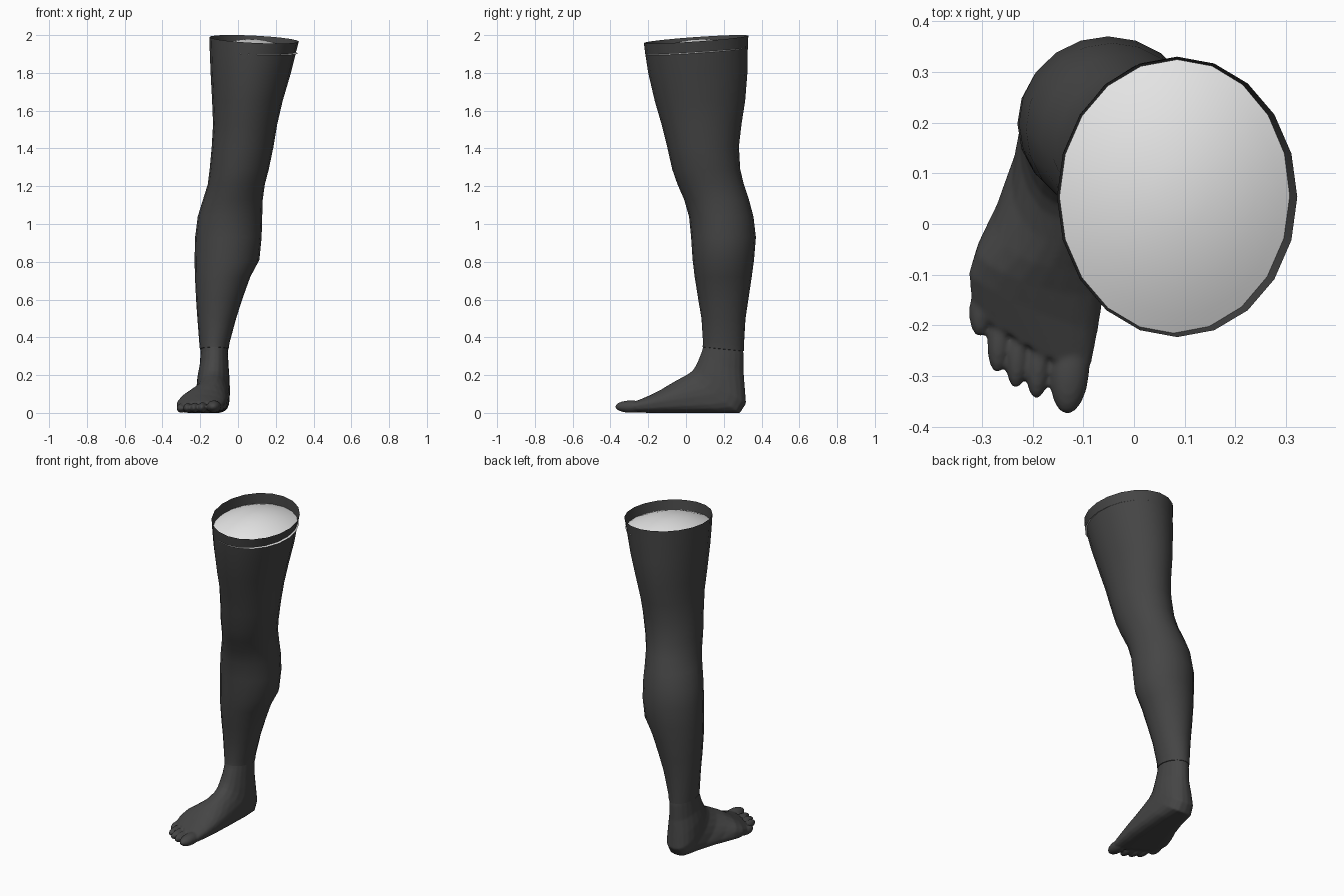
import bpy, bmesh, math
from mathutils import Vector, Matrix

if "Cube" in bpy.data.objects:
    bpy.data.objects.remove(bpy.data.objects["Cube"])


def material(name, v):
    m = bpy.data.materials.new(name)
    m.diffuse_color = (v, v, v, 1)
    m.use_nodes = True
    m.node_tree.nodes["Principled BSDF"].inputs["Base Color"].default_value = m.diffuse_color
    return m


DARK = material("dark_grey", 0.06)
LIGHT = material("light_grey", 0.8)
SIDES = 20
ANGLES = [2 * math.pi * i / SIDES for i in range(SIDES)]


def loft(bm, rings, cap_start=False, cap_end=False):
    """Skin a list of closed rings of points."""
    vs = [[bm.verts.new(p) for p in r] for r in rings]
    for a, b in zip(vs, vs[1:]):
        n = len(a)
        for i in range(n):
            bm.faces.new((a[i], a[(i + 1) % n], b[(i + 1) % n], b[i]))
    if cap_start:
        bm.faces.new(vs[0][::-1])
    if cap_end:
        bm.faces.new(vs[-1])


def finish(bm, name, mat, angle=60):
    bmesh.ops.recalc_face_normals(bm, faces=bm.faces)
    me = bpy.data.meshes.new(name)
    bm.to_mesh(me)
    bm.free()
    me.materials.append(mat)
    ob = bpy.data.objects.new(name, me)
    bpy.context.collection.objects.link(ob)
    bpy.context.view_layer.objects.active = ob
    ob.select_set(True)
    bpy.ops.object.shade_smooth_by_angle(angle=math.radians(angle))
    ob.select_set(False)
    return ob


def leg_ring(z, x0, x1, y0, y1, tx=0, ty=0, k=1, drop=0):
    """Tilted elliptical ring from its side, front and back limits."""
    cx, cy, rx, ry = (x0 + x1) / 2, (y0 + y1) / 2, (x1 - x0) / 2 * k, (y1 - y0) / 2 * k
    return [Vector((cx + rx * math.cos(a), cy + ry * math.sin(a),
                    z + tx * rx * math.cos(a) + ty * ry * math.sin(a) - drop)) for a in ANGLES]


# Leg: height, left, right, front, back, tilt in x, tilt in y
TOP = (1.978, -0.152, 0.322, -0.223, 0.33, -0.05, 0.07)
LEG = [
    (0.335, -0.19, -0.06, 0.10, 0.295, 0, -0.1),
    (0.338, -0.202, -0.05, 0.088, 0.306, 0, -0.1),
    (0.37, -0.205, -0.045, 0.09, 0.307, 0, -0.05),
    (0.50, -0.215, -0.01, 0.082, 0.315),
    (0.60, -0.222, 0.022, 0.065, 0.33),
    (0.72, -0.228, 0.065, 0.046, 0.348),
    (0.81, -0.23, 0.113, 0.035, 0.36),
    (0.93, -0.227, 0.125, 0.027, 0.37),
    (1.04, -0.213, 0.128, 0.016, 0.357),
    (1.13, -0.185, 0.131, -0.01, 0.333),
    (1.21, -0.16, 0.142, -0.045, 0.306),
    (1.29, -0.15, 0.163, -0.073, 0.287),
    (1.41, -0.139, 0.188, -0.1, 0.28),
    (1.53, -0.132, 0.208, -0.13, 0.294),
    (1.65, -0.137, 0.236, -0.165, 0.313),
    (1.80, -0.145, 0.28, -0.2, 0.325),
    (1.92, -0.15, 0.308, -0.217, 0.327, -0.03, 0.04),
    TOP,
]
bm = bmesh.new()
loft(bm, [leg_ring(*r) for r in LEG])
finish(bm, "leg", DARK)

# Shallow dome closing the open top of the leg
bm = bmesh.new()
loft(bm, [leg_ring(*TOP, k=k, drop=0.065 * k * k) for k in (0.98, 0.85, 0.65, 0.45, 0.25, 0.1)],
     cap_end=True)
dome = finish(bm, "thigh_end", LIGHT)


def foot_ring(dorsal, sole, x0, x1, skew, flat):
    """Ring between an upper and a lower (y, z) point, with a flattened sole side."""
    cx, hw = (x0 + x1) / 2, (x1 - x0) / 2
    pts = []
    for a in ANGLES:
        c, s = math.cos(a), math.sin(a)
        if c < 0:
            c = -abs(c) ** flat
            s = math.copysign(abs(s) ** flat, s)
        t = (1 - c) / 2
        dx = hw * s
        pts.append(Vector((cx + dx, dorsal[0] + (sole[0] - dorsal[0]) * t - skew * dx,
                           dorsal[1] + (sole[1] - dorsal[1]) * t)))
    return pts


# Foot: rings fan from the ankle round the heel and on to the ball
FOOT = [
    ((0.095, 0.37), (0.30, 0.36), -0.197, -0.055, 0, 1),
    ((0.085, 0.33), (0.305, 0.31), -0.198, -0.053, 0, 1),
    ((0.068, 0.285), (0.305, 0.22), -0.203, -0.05, 0, 1),
    ((0.052, 0.25), (0.312, 0.13), -0.215, -0.045, 0, 0.9),
    ((0.035, 0.225), (0.318, 0.05), -0.22, -0.043, 0, 0.8),
    ((0.01, 0.205), (0.285, -0.002), -0.225, -0.043, 0, 0.7),
    ((-0.04, 0.178), (0.18, -0.002), -0.24, -0.045, 0.05, 0.6),
    ((-0.085, 0.152), (0.06, -0.002), -0.275, -0.05, 0.12, 0.6),
    ((-0.125, 0.125), (-0.05, -0.002), -0.31, -0.058, 0.28, 0.6),
    ((-0.17, 0.098), (-0.13, -0.002), -0.325, -0.07, 0.42, 0.6),
    ((-0.215, 0.075), (-0.195, 0.0), -0.322, -0.083, 0.55, 0.6),
    ((-0.245, 0.06), (-0.235, 0.008), -0.31, -0.093, 0.58, 0.7),
]
bm = bmesh.new()
loft(bm, [foot_ring(*r) for r in FOOT], cap_start=True, cap_end=True)

# Toes: x, tip y, half width, half length, half height
TOES = [
    (-0.127, -0.376, 0.039, 0.085, 0.033),
    (-0.188, -0.346, 0.025, 0.075, 0.028),
    (-0.229, -0.325, 0.023, 0.07, 0.027),
    (-0.266, -0.294, 0.023, 0.065, 0.026),
    (-0.301, -0.223, 0.024, 0.055, 0.025),
]
for x, tip, w, l, h in TOES:
    m = (Matrix.Translation((x, tip + l, h)) @ Matrix.Rotation(math.radians(-4), 4, 'Z')
         @ Matrix.Diagonal((w, l, h, 1)))
    bmesh.ops.create_uvsphere(bm, u_segments=16, v_segments=10, radius=1, matrix=m)
foot = finish(bm, "foot", DARK)

# Blend the toes into the foot
rm = foot.modifiers.new("blend", 'REMESH')
rm.mode = 'VOXEL'
rm.voxel_size = 0.006
rm.use_smooth_shade = True
sm = foot.modifiers.new("soften", 'SMOOTH')
sm.factor = 0.5
sm.iterations = 4
